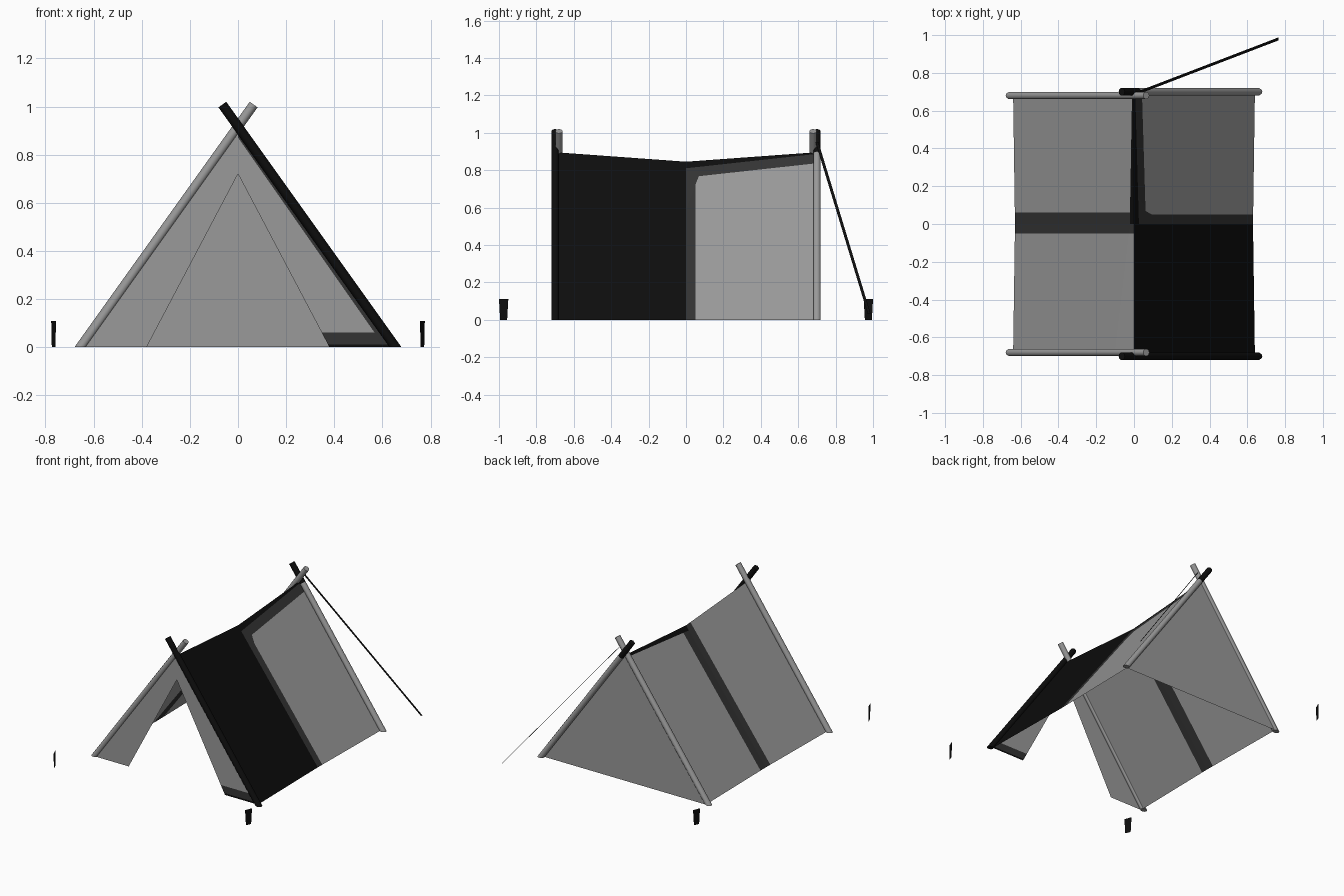
import bpy, bmesh, math
from mathutils import Vector

cube = bpy.data.objects.get("Cube")
if cube:
    bpy.data.objects.remove(cube)


def make_material(name, value):
    m = bpy.data.materials.new(name)
    m.use_nodes = True
    colour = (value, value, value, 1)
    m.diffuse_color = colour
    m.node_tree.nodes["Principled BSDF"].inputs["Base Color"].default_value = colour
    return m


MATS = [make_material("canvas_grey", 0.32),
        make_material("charcoal", 0.033),
        make_material("near_black", 0.004)]
GREY, DARK, BLACK = range(3)

HALF_Y, BASE, RIDGE, SAG = 0.69, 0.64, 0.895, 0.845


def build(name, polys, cuts=(), rule=None, smooth=False):
    """Make an object from polygons, cut it by planes, colour each face by a rule."""
    bm = bmesh.new()
    for poly in polys:
        bm.faces.new([bm.verts.new(p) for p in poly])
    bmesh.ops.remove_doubles(bm, verts=bm.verts, dist=1e-5)
    for point, normal in cuts:
        bmesh.ops.bisect_plane(bm, geom=bm.verts[:] + bm.edges[:] + bm.faces[:],
                               plane_co=point, plane_no=normal, dist=1e-6)
    bm.normal_update()
    for f in bm.faces:
        f.material_index = rule(f.calc_center_median()) if rule else BLACK
        f.smooth = smooth and len(f.verts) == 4
    me = bpy.data.meshes.new(name)
    bm.to_mesh(me)
    bm.free()
    for m in MATS:
        me.materials.append(m)
    ob = bpy.data.objects.new(name, me)
    bpy.context.collection.objects.link(ob)
    return ob


# Sloping roof sides with a sagging ridge
def roof(s):
    rows = [(-HALF_Y, BASE, RIDGE), (0, BASE - 0.01, SAG), (HALF_Y, BASE, RIDGE)]
    quads = []
    for (ya, xa, za), (yb, xb, zb) in zip(rows, rows[1:]):
        q = [(s * xa, ya, 0), (s * xb, yb, 0), (0, yb, zb), (0, ya, za)]
        quads.append(q if s > 0 else q[::-1])
    return quads


# Left side: black front half, grey back half with a charcoal border
def left_rule(c):
    rise = 0.11 * c.y
    if c.y < 0 or c.z > 0.81 + rise:
        return BLACK
    side, top = c.y - 0.05, 0.76 + rise - c.z
    if side < 0 or top < 0 or side + top < 0.03 or 2.4 * side + top < 0.045:
        return DARK
    return GREY


build("left_roof", roof(1), [
    ((0, 0.05, 0), (0, 1, 0)),
    ((0, 0, 0.81), (0, -0.11, 1)),
    ((0, 0, 0.76), (0, -0.11, 1)),
    ((0, 0.08, 0.76), (0, 1.11, -1)),
    ((0, 0.05, 0.715 + 0.0055), (0, 2.51, -1)),
], left_rule)


# Right side: grey with one charcoal stripe and a dark ridge edge
def right_rule(c):
    if c.y > 0 and c.z > 0.815 + 0.095 * c.y:
        return BLACK
    return DARK if -0.05 < c.y < 0.06 else GREY


build("right_roof", roof(-1), [
    ((0, -0.05, 0), (0, 1, 0)),
    ((0, 0.06, 0), (0, 1, 0)),
    ((0, 0, 0.815), (0, -0.095, 1)),
], right_rule)

# Back wall
build("back_wall", [[(BASE, HALF_Y, 0), (-BASE, HALF_Y, 0), (0, HALF_Y, RIDGE)]],
      rule=lambda c: GREY)

# Front flaps around the triangular doorway
OPEN_X, OPEN_Z = 0.38, 0.72


def flap(s):
    q = [(s * OPEN_X, -HALF_Y, 0), (s * BASE, -HALF_Y, 0),
         (0, -HALF_Y, RIDGE), (0, -HALF_Y, OPEN_Z)]
    return [q if s > 0 else q[::-1]]


def border_rule(c):
    if c.z < 0.012:
        return BLACK
    if c.z < 0.062 or c.x > 0.61 - 0.7 * c.z:
        return DARK
    return GREY


build("left_flap", flap(1), [
    ((0, 0, 0.012), (0, 0, 1)),
    ((0, 0, 0.062), (0, 0, 1)),
    ((0.61, 0, 0), (1, 0, 0.7)),
], border_rule)
build("right_flap", flap(-1), rule=lambda c: GREY)


# Crossed poles, cut flat on the ground
def pole(name, s, y, rule, r=0.02, n=10):
    foot, tip = Vector((s * 0.655, y, 0)), Vector((s * -0.065, y, 1.008))
    d = (tip - foot).normalized()
    v = Vector((0, 1, 0))
    u = v.cross(d)
    rings = []
    for t in (0, 0.88, 1):
        ring = []
        for i in range(n):
            a = math.tau * i / n
            p = foot.lerp(tip, t) + r * (math.cos(a) * u + math.sin(a) * v)
            ring.append(p - d * (p.z / d.z) if t == 0 else p)
        rings.append(ring)
    faces = [rings[0][::-1], rings[-1]]
    for a, b in zip(rings, rings[1:]):
        faces += [[a[i], a[(i + 1) % n], b[(i + 1) % n], b[i]] for i in range(n)]
    build(name, faces, rule=rule, smooth=True)


for end, k in (("front", -1), ("back", 1)):
    pole(end + "_right_pole", -1, k * 0.68, lambda c: GREY)
pole("front_left_pole", 1, -0.70, lambda c: BLACK)
pole("back_left_pole", 1, 0.70, lambda c: BLACK if c.z > 0.9 else GREY)

# Flat tapered ground pegs
for name, x, y in (("front_left_peg", 1, -1), ("front_right_peg", -1, -1),
                   ("back_right_peg", -1, 1)):
    c = Vector((x * 0.766, y * 0.975, 0))
    w = Vector((-x * y * 0.01, 0.025, 0))
    up = Vector((0, 0, 0.11))
    build(name, [[c - w * 0.75, c + w * 0.75, c + w + up, c - w + up]])

# Flat guy rope
a, b, w = Vector((0.035, 0.70, 0.95)), Vector((0.765, 0.98, 0.03)), Vector((0, 0.008, 0))
build("guy_rope", [[a - w, b - w, b + w, a + w]])
